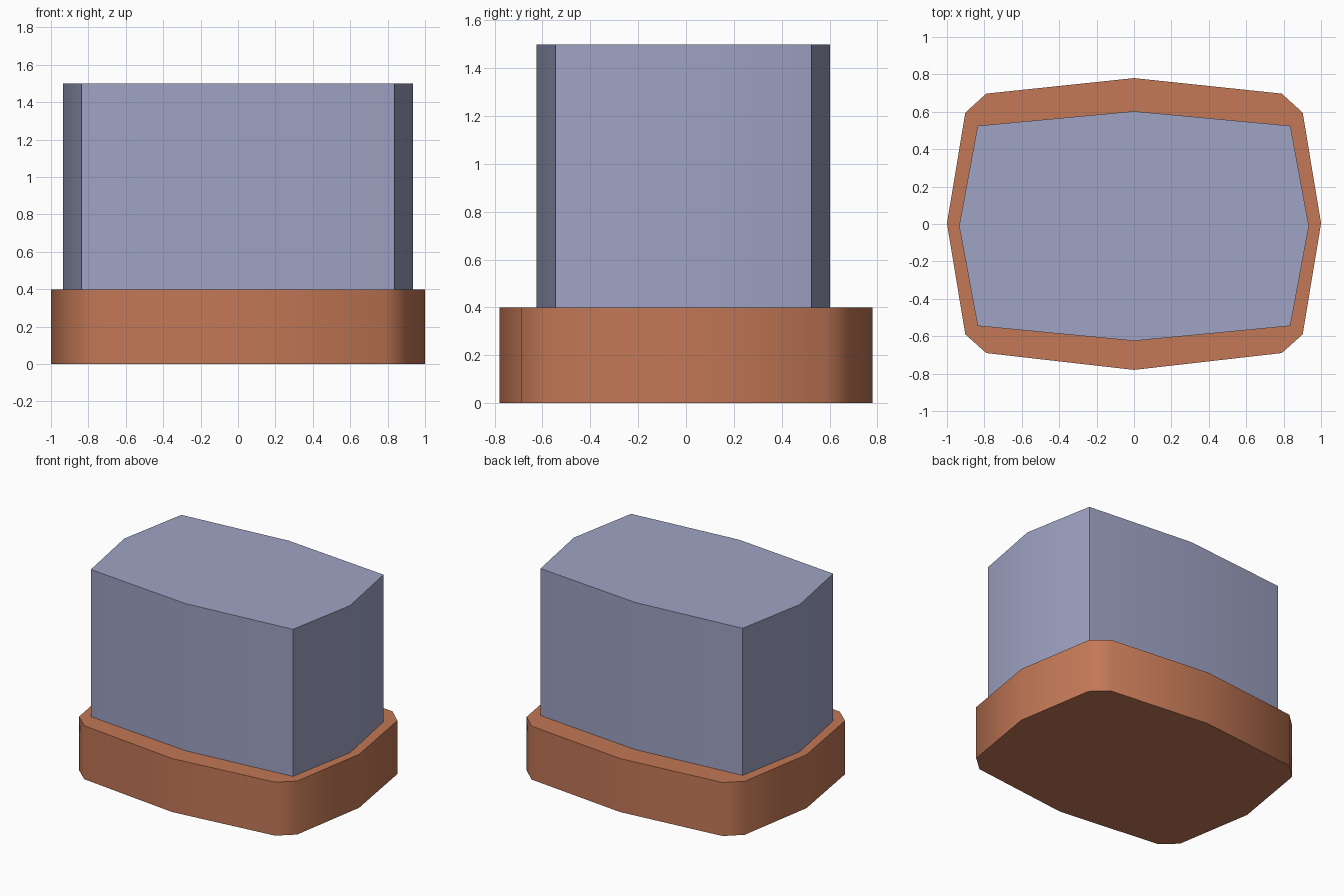
import bpy, bmesh, math

if "Cube" in bpy.data.objects:
    bpy.data.objects.remove(bpy.data.objects["Cube"])


def material(name, rgb):
    m = bpy.data.materials.new(name)
    m.diffuse_color = (*rgb, 1)
    m.use_nodes = True
    m.node_tree.nodes["Principled BSDF"].inputs["Base Color"].default_value = m.diffuse_color
    return m


def prism(name, half, z0, z1, mat):
    """Extrude an outline mirrored in x; half runs from back centre to front centre."""
    outline = half + [(-x, y) for x, y in reversed(half[1:-1])]
    bm = bmesh.new()
    face = bm.faces.new([bm.verts.new((x, y, z0)) for x, y in outline])
    top = bmesh.ops.extrude_face_region(bm, geom=[face])["geom"]
    verts = [v for v in top if isinstance(v, bmesh.types.BMVert)]
    bmesh.ops.translate(bm, verts=verts, vec=(0, 0, z1 - z0))
    bmesh.ops.recalc_face_normals(bm, faces=bm.faces)
    mesh = bpy.data.meshes.new(name)
    bm.to_mesh(mesh)
    bm.free()
    mesh.materials.append(mat)
    ob = bpy.data.objects.new(name, mesh)
    bpy.context.collection.objects.link(ob)
    bpy.ops.object.select_all(action='DESELECT')
    ob.select_set(True)
    bpy.context.view_layer.objects.active = ob
    bpy.ops.object.shade_smooth_by_angle(angle=math.radians(45))
    return ob


# Wide base with chamfered corners
prism("base", [(0, 0.78), (0.79, 0.697), (0.902, 0.595), (1, 0.003),
               (0.902, -0.59), (0.79, -0.69), (0, -0.78)],
      0, 0.4, material("terracotta", (0.546, 0.188, 0.093)))

# Taller block with bowed sides
prism("upper_block", [(0, 0.603), (0.836, 0.525), (0.935, -0.01),
                      (0.836, -0.545), (0, -0.625)],
      0.4, 1.5, material("blue grey", (0.342, 0.366, 0.546)))
